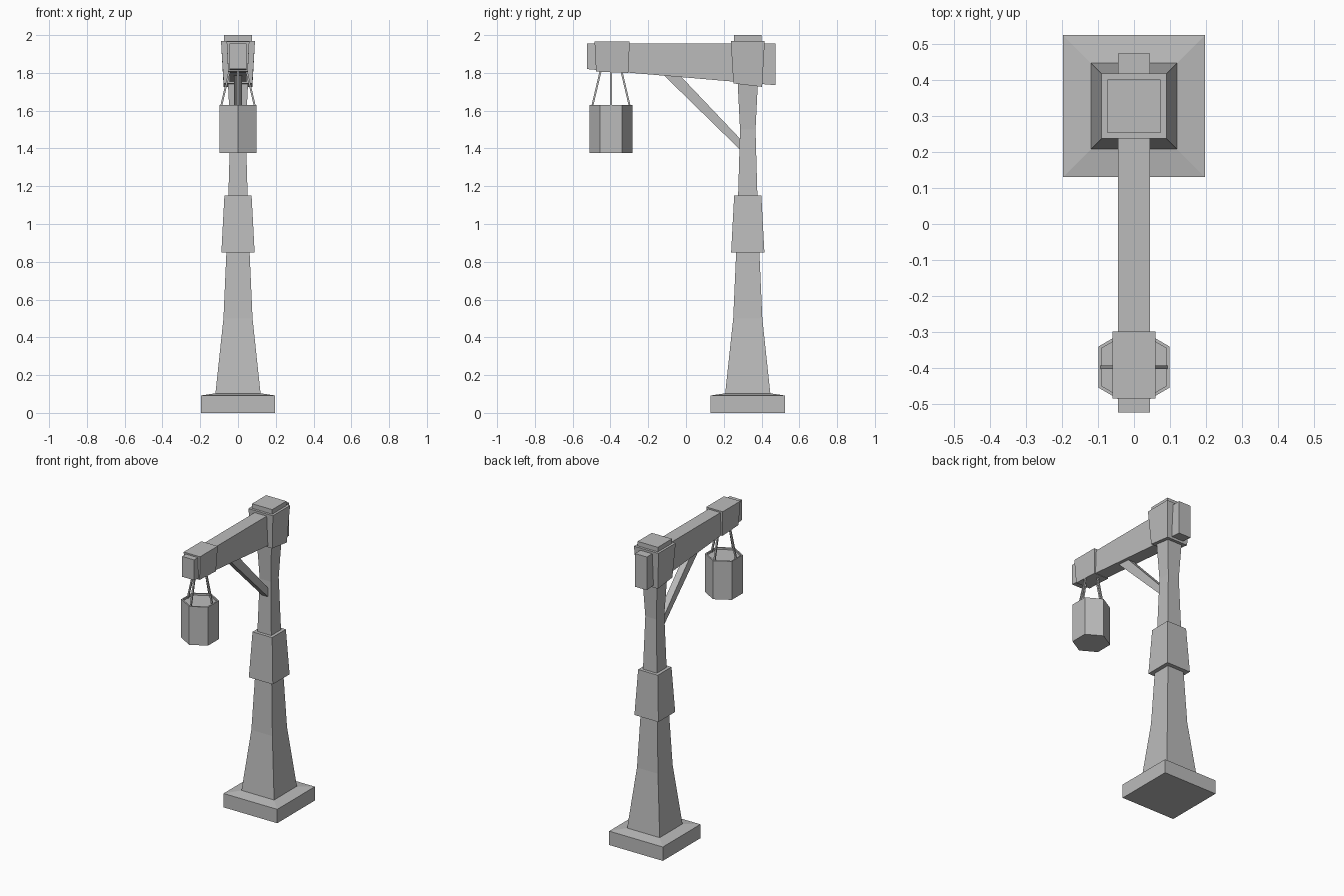
import bpy, bmesh, math
from mathutils import Vector

cube = bpy.data.objects.get("Cube")
if cube:
    bpy.data.objects.remove(cube)

mat = bpy.data.materials.new("stone_grey")
mat.use_nodes = True
GREY = (0.5, 0.5, 0.5, 1)
mat.diffuse_color = GREY
mat.node_tree.nodes["Principled BSDF"].inputs["Base Color"].default_value = GREY

POST_Y = 0.327
LAMP_Y = -0.397


def finish(name, bm):
    bmesh.ops.recalc_face_normals(bm, faces=bm.faces)
    mesh = bpy.data.meshes.new(name)
    bm.to_mesh(mesh)
    bm.free()
    mesh.materials.append(mat)
    obj = bpy.data.objects.new(name, mesh)
    bpy.context.collection.objects.link(obj)
    return obj


def loft(name, rings):
    """Bridge a stack of equal-sized point rings and cap both ends."""
    bm = bmesh.new()
    loops = [[bm.verts.new(p) for p in ring] for ring in rings]
    for a, b in zip(loops, loops[1:]):
        for i in range(len(a)):
            j = (i + 1) % len(a)
            bm.faces.new((a[i], a[j], b[j], b[i]))
    bm.faces.new(loops[0])
    bm.faces.new(loops[-1])
    return finish(name, bm)


def rect(hx, hy, z, y=POST_Y, tilt=0.0):
    corners = ((-1, -1), (1, -1), (1, 1), (-1, 1))
    return [(sx * hx, y + sy * hy, z + sy * tilt) for sx, sy in corners]


def square_stack(name, profile):
    return loft(name, [rect(h, h, z) for h, z in profile])


def hexagon(r, z):
    angles = [math.pi / 2 + i * math.pi / 3 for i in range(6)]
    return [(r * math.cos(a), LAMP_Y + r * math.sin(a), z) for a in angles]


def side_prism(name, outline, half):
    return loft(name, [[(x, y, z) for y, z in outline] for x in (-half, half)])


def rod(name, a, b, half):
    a, b = Vector(a), Vector(b)
    turn = (b - a).to_track_quat('Z', 'Y')
    corners = [Vector((sx * half, sy * half, 0))
               for sx, sy in ((-1, -1), (1, -1), (1, 1), (-1, 1))]
    return loft(name, [[p + turn @ c for c in corners] for p in (a, b)])


# Base slab with a gently raised top
square_stack("base_slab", [(0.197, 0), (0.197, 0.092), (0.11, 0.105)])

# Tapering post, collar and cap
square_stack("post", [(0.12, 0.098), (0.077, 0.5), (0.061, 0.86), (0.051, 1.15),
                      (0.041, 1.5), (0.054, 1.76)])
square_stack("post_collar", [(0.088, 0.85), (0.072, 1.15)])
loft("post_cap", [rect(0.076, 0.076, 1.735, tilt=-0.009), rect(0.09, 0.09, 1.97)])
square_stack("cap_plate", [(0.074, 1.965), (0.074, 2.0)])

# Horizontal arm, thicker toward the post
side_prism("arm", [(-0.523, 1.82), (0.473, 1.735), (0.473, 1.955), (-0.523, 1.955)], 0.044)
loft("arm_band", [rect(0.052, 0.085, 1.803, LAMP_Y + 0.006, -0.004),
                  rect(0.06, 0.093, 1.965, LAMP_Y + 0.006)])

# Diagonal strut
side_prism("strut", [(-0.13, 1.8), (-0.045, 1.8), (0.3, 1.437), (0.3, 1.38)], 0.022)

# Hexagonal lantern with a thin rim around a sunken lid
loft("lantern", [hexagon(0.114, 1.375), hexagon(0.114, 1.63),
                 hexagon(0.104, 1.63), hexagon(0.104, 1.618)])

# Four hanger rods from the band to the lantern rim
for name, dx, dy in (("left", 1, 0), ("right", -1, 0), ("front", 0, -1), ("back", 0, 1)):
    rod(name + "_hanger", (dx * 0.09, LAMP_Y + dy * 0.1, 1.62),
        (dx * 0.044, LAMP_Y + dy * 0.054, 1.815), 0.005)
